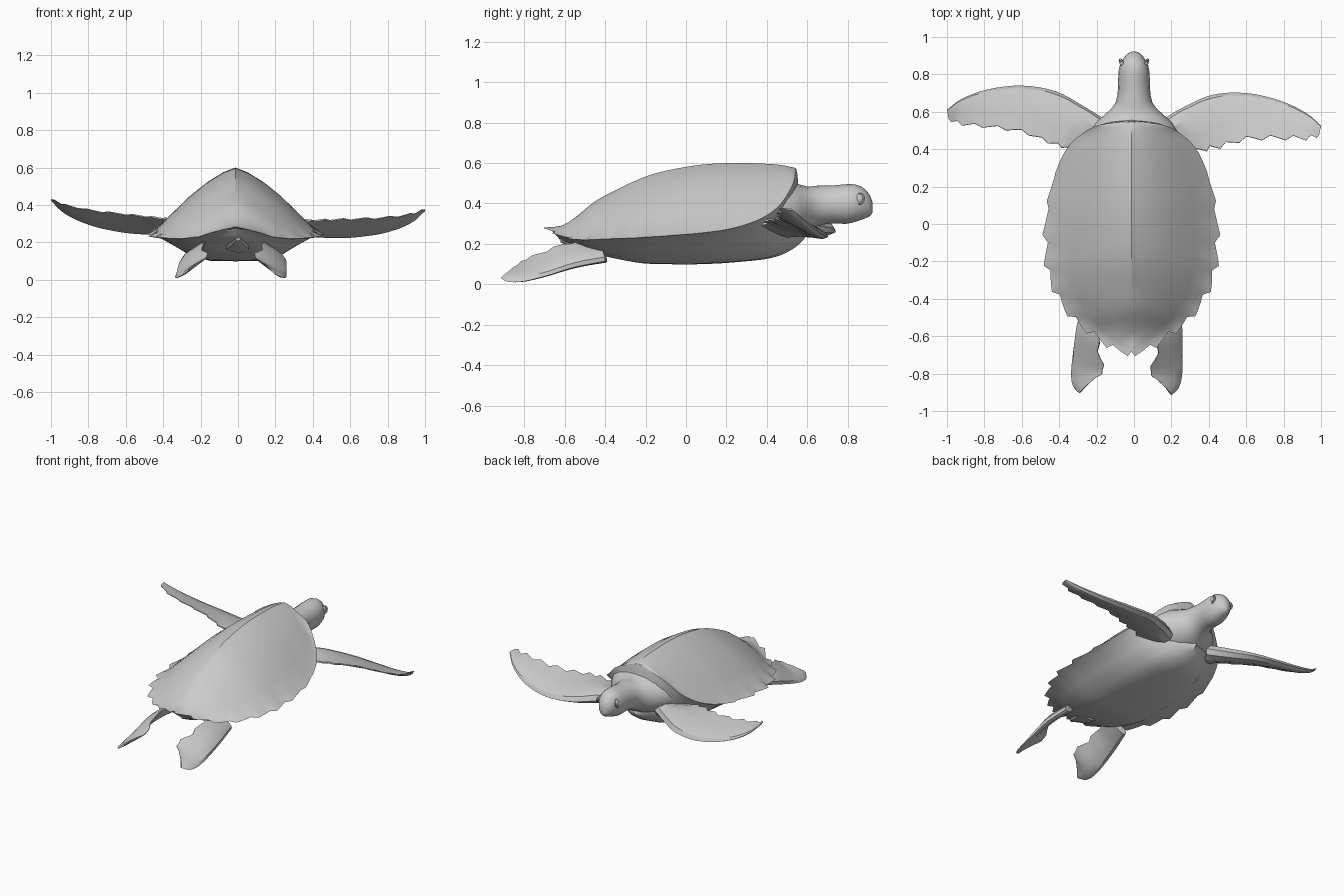
import bpy, bmesh, math
from mathutils import Vector

if "Cube" in bpy.data.objects:
    bpy.data.objects.remove(bpy.data.objects["Cube"])


def smooth_rows(ctrl, steps):
    """Catmull-Rom interpolation through tuples of equal length."""
    out = []
    for i in range(len(ctrl) - 1):
        a, b = ctrl[max(i - 1, 0)], ctrl[i]
        c, d = ctrl[i + 1], ctrl[min(i + 2, len(ctrl) - 1)]
        for k in range(steps):
            t = k / steps
            out.append([0.5 * (2 * q + (r - p) * t + (2 * p - 5 * q + 4 * r - s) * t * t
                               + (3 * q - p - 3 * r + s) * t ** 3)
                        for p, q, r, s in zip(a, b, c, d)])
    out.append(list(ctrl[-1]))
    return out


def skin(name, rows, closed=True, up=0, angle=28):
    """Skin rows of points into a mesh; closed rows become capped tubes."""
    bm = bmesh.new()
    vs = [[bm.verts.new(p) for p in r] for r in rows]
    n = len(rows[0])
    for a, b in zip(vs, vs[1:]):
        for j in range(n if closed else n - 1):
            k = (j + 1) % n
            bm.faces.new((a[j], a[k], b[k], b[j]))
    if closed:
        bm.faces.new(vs[0])
        bm.faces.new(vs[-1])
    bmesh.ops.remove_doubles(bm, verts=bm.verts[:], dist=0.0008)
    bmesh.ops.recalc_face_normals(bm, faces=bm.faces[:])
    if up and up * sum(f.normal.z * f.calc_area() for f in bm.faces) < 0:
        bmesh.ops.reverse_faces(bm, faces=bm.faces[:])
    me = bpy.data.meshes.new(name)
    bm.to_mesh(me)
    bm.free()
    ob = bpy.data.objects.new(name, me)
    bpy.context.collection.objects.link(ob)
    finish(ob, angle)
    return ob


def finish(ob, angle=28):
    bpy.ops.object.select_all(action='DESELECT')
    ob.select_set(True)
    bpy.context.view_layer.objects.active = ob
    bpy.ops.object.shade_smooth_by_angle(angle=math.radians(angle))


# Shell stations, front to back: rim x, y, z, ridge y, z, keel y, z
stations = [
    (0.00, .545, .57, .54, .575, .60, .25),
    (0.17, .53, .50, .53, .578, .58, .22),
    (0.28, .47, .40, .47, .590, .52, .17),
    (0.36, .38, .33, .38, .597, .42, .13),
    (0.415, .24, .28, .24, .600, .25, .11),
    (0.445, .08, .255, .08, .592, .08, .10),
    (0.45, -.10, .24, -.10, .562, -.10, .10),
    (0.435, -.25, .23, -.22, .525, -.22, .105),
    (0.385, -.38, .225, -.35, .465, -.33, .125),
    (0.30, -.50, .22, -.45, .41, -.42, .15),
    (0.20, -.58, .23, -.53, .345, -.48, .18),
    (0.10, -.65, .26, -.59, .30, -.53, .20),
    (0.00, -.685, .283, -.63, .285, -.56, .21)]
# Half sections, rim to middle: (fraction of width, fraction of height)
roof = [(1, 0), (.91, .10), (.75, .31), (.56, .55), (.36, .76), (.16, .92), (0, 1)]
belly = [(1, 0), (.9, .08), (.72, .42), (.52, .82), (.3, .98), (0, 1)]


def shell_rows(section, mid):
    rows = []
    for i, s in enumerate(smooth_rows(stations, 4)):
        x, y, z = s[:3]
        my, mz = s[mid:mid + 2]
        # Serrated marginal scutes, growing towards the rear
        saw = max(0, min(1, (0.3 - y) / 0.4)) * (0.032 * ((i % 4) / 3) - 0.004)
        out = Vector((x, y * 0.7)).normalized() * saw
        half = []
        for f, h in section:
            e = 1 if f == 1 else 0
            half.append(((x * f + out.x * e) if x > 0.001 else 0,
                         my + (y - my) * f + out.y * e, z + (mz - z) * h))
        left = [(-p[0] - 0.014, p[1], p[2]) for p in half]
        right = [(p[0] - 0.014, p[1], p[2]) for p in half[:-1]]
        rows.append(left + right[::-1])
    return rows


skin("upper_shell", shell_rows(roof, 3), closed=False, up=1)
skin("belly_plate", shell_rows(belly, 5), closed=False, up=-1)

# Head and neck: y, half width, centre z, half height
head = [(.46, .25, .36, .15), (.54, .205, .365, .135), (.60, .14, .372, .112),
        (.65, .098, .388, .10), (.72, .086, .395, .093), (.79, .084, .397, .098),
        (.845, .077, .402, .09), (.885, .056, .398, .072),
        (.91, .036, .388, .05), (.922, .012, .38, .025)]
rings = []
for y, w, z, h in smooth_rows(head, 2):
    rings.append([(w * math.cos(a), y, z + h * math.sin(a))
                  for a in (math.tau * k / 16 for k in range(16))])
skin("head_and_neck", rings, angle=35)

# Eyes with raised lids
for side, tag in ((-1, "left"), (1, "right")):
    pos = (side * 0.064, 0.857, 0.423)
    bpy.ops.mesh.primitive_uv_sphere_add(segments=12, ring_count=8, radius=0.021, location=pos)
    eye = bpy.context.object
    eye.name = tag + "_eye"
    eye.scale = (0.6, 1, 1.1)
    finish(eye)
    bpy.ops.mesh.primitive_torus_add(major_segments=12, minor_segments=5, major_radius=0.025,
                                     minor_radius=0.006, location=pos,
                                     rotation=(0, math.radians(90 - side * 12), -side * 0.4))
    lid = bpy.context.object
    lid.name = tag + "_eyelid"
    finish(lid)


def flipper(name, ctrl, move, steps, saw):
    """Lens-shaped blade between a leading and a trailing edge."""
    rows = []
    for i, s in enumerate(smooth_rows(ctrl, steps)):
        a, b, t = Vector(move(s[0:3])), Vector(move(s[3:6])), s[6]
        if i < len(ctrl) * steps - steps:
            b += (b - a).normalized() * saw * ((i % 3) - 1)
        nrm = (b - a).cross(Vector(rows_dir)).normalized()
        ring = []
        for f, h in ((0, 0), (.08, .35), (.3, .5), (.65, .3), (1, .06),
                     (1, -.06), (.65, -.3), (.3, -.5), (.08, -.35)):
            ring.append(a.lerp(b, f) + nrm * t * h)
        rows.append(ring)
    return skin(name, rows)


# Front flippers: leading edge, trailing edge, thickness, root to tip
front = [(.14, .55, .28, .24, .38, .28, .10),
         (.27, .63, .265, .36, .41, .32, .085),
         (.42, .71, .255, .46, .44, .335, .065),
         (.60, .74, .26, .60, .495, .35, .05),
         (.78, .72, .295, .77, .52, .37, .04),
         (.92, .67, .355, .92, .535, .40, .028),
         (1.0, .61, .425, .99, .56, .43, .01)]
rows_dir = (1, 0, 0)
flipper("left_front_flipper", front, lambda p: (-p[0], p[1], p[2]), 4, .010)


def droop(p):
    # The right flipper sweeps back and hangs a little lower
    k = max(0, p[0] - .25) / .75
    return (p[0], p[1] - .085 * k, p[2] - .055 * k)


flipper("right_front_flipper", front, droop, 4, .014)

# Rear flippers: outer edge, inner edge, thickness, root to tip
rear = [(.23, -.40, .115, .12, -.43, .20, .05),
        (.255, -.55, .085, .13, -.57, .205, .05),
        (.26, -.68, .045, .125, -.69, .165, .04),
        (.258, -.80, .015, .085, -.79, .125, .03),
        (.24, -.875, .012, .12, -.83, .10, .02),
        (.20, -.915, .03, .165, -.87, .07, .01)]
rows_dir = (0, 1, 0)
flipper("right_rear_flipper", rear, lambda p: p, 3, .008)
flipper("left_rear_flipper", rear,
        lambda p: (-p[0] - .03 - .12 * (-p[1] - .4), p[1] + .01, p[2]), 3, .008)

# Short tail under the rear of the shell
tail = [(-.44, .10, .185, .04), (-.54, .055, .20, .03), (-.62, .012, .22, .012)]
skin("tail", [[(w * math.cos(a), y, z + h * math.sin(a))
               for a in (math.tau * k / 8 for k in range(8))] for y, w, z, h in tail])
